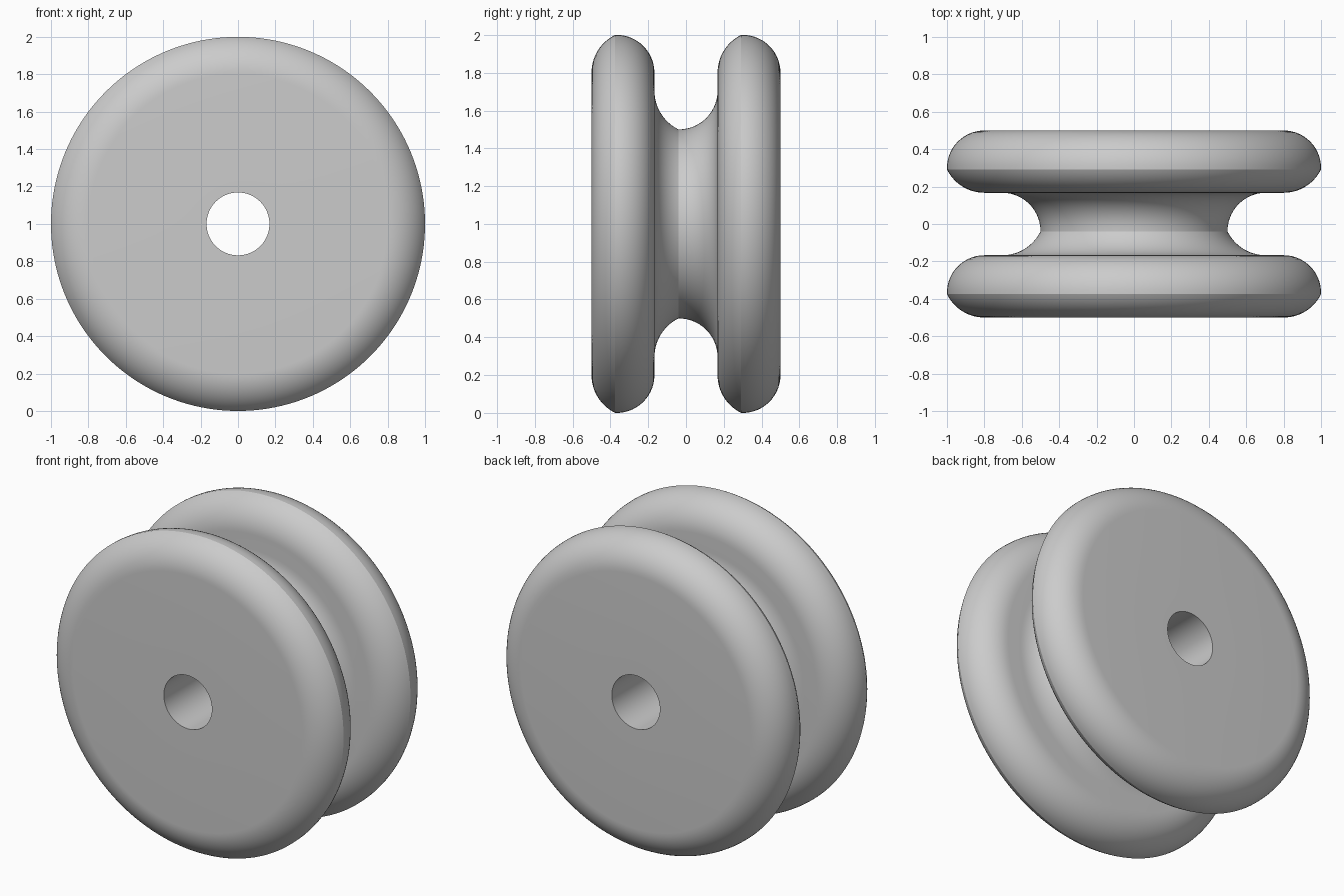
import bpy, bmesh, math
from mathutils import Vector

cube = bpy.data.objects.get("Cube")
if cube:
    bpy.data.objects.remove(cube, do_unlink=True)

STEPS = 14       # segments per profile arc
SEGMENTS = 160   # segments around the axle
HOLE_R, FLAT_R, RIM_R = 0.168, 0.8, 1.0
GROOVE_R, GROOVE_TOP = 0.5, 0.705


def arc(start, tip):
    """Circular arc leaving start along the radius and ending at tip, as (y, radius)."""
    dy, dr = tip[0] - start[0], tip[1] - start[1]
    r = (dy * dy + dr * dr) / (2 * abs(dy))
    sign = math.copysign(1, dy)
    end = math.atan2(abs(dr), r - abs(dy))
    pts = []
    for i in range(STEPS + 1):
        a = end * i / STEPS
        pts.append((start[0] + sign * r * (1 - math.cos(a)),
                    start[1] + math.copysign(r * math.sin(a), dr)))
    return pts


def bulge(y0, tip_y, y1, r, tip_r):
    """Two arcs meeting in a soft ridge."""
    return arc((y0, r), (tip_y, tip_r)) + arc((y1, r), (tip_y, tip_r))[-2::-1]


# Half section: bore, front flange, rope groove, back flange
profile = [(-0.5, HOLE_R)]
profile += bulge(-0.5, -0.375, -0.167, FLAT_R, RIM_R)
profile += bulge(-0.167, -0.04, 0.167, GROOVE_TOP, GROOVE_R)
profile += bulge(0.167, 0.292, 0.5, FLAT_R, RIM_R)
profile += [(0.5, HOLE_R)]

# Revolve the section about the axle
bm = bmesh.new()
verts = [bm.verts.new((0, y, r)) for y, r in profile]
edges = [bm.edges.new((a, b)) for a, b in zip(verts, verts[1:] + verts[:1])]
bmesh.ops.spin(bm, geom=verts + edges, cent=Vector((0, 0, 0)), axis=Vector((0, 1, 0)),
               angle=math.tau, steps=SEGMENTS, use_merge=True)
bmesh.ops.remove_doubles(bm, verts=bm.verts, dist=1e-5)
bmesh.ops.recalc_face_normals(bm, faces=bm.faces)
mesh = bpy.data.meshes.new("grooved_wheel")
bm.to_mesh(mesh)
bm.free()

wheel = bpy.data.objects.new("grooved_wheel", mesh)
wheel.location.z = 1
bpy.context.collection.objects.link(wheel)

# Plain grey material
grey = bpy.data.materials.new("light_grey")
grey.use_nodes = True
colour = (0.6, 0.6, 0.6, 1)
grey.diffuse_color = colour
grey.node_tree.nodes["Principled BSDF"].inputs["Base Color"].default_value = colour
mesh.materials.append(grey)

# Smooth curves, crisp ridges
bpy.ops.object.select_all(action='DESELECT')
wheel.select_set(True)
bpy.context.view_layer.objects.active = wheel
bpy.ops.object.shade_smooth_by_angle(angle=math.radians(20))
